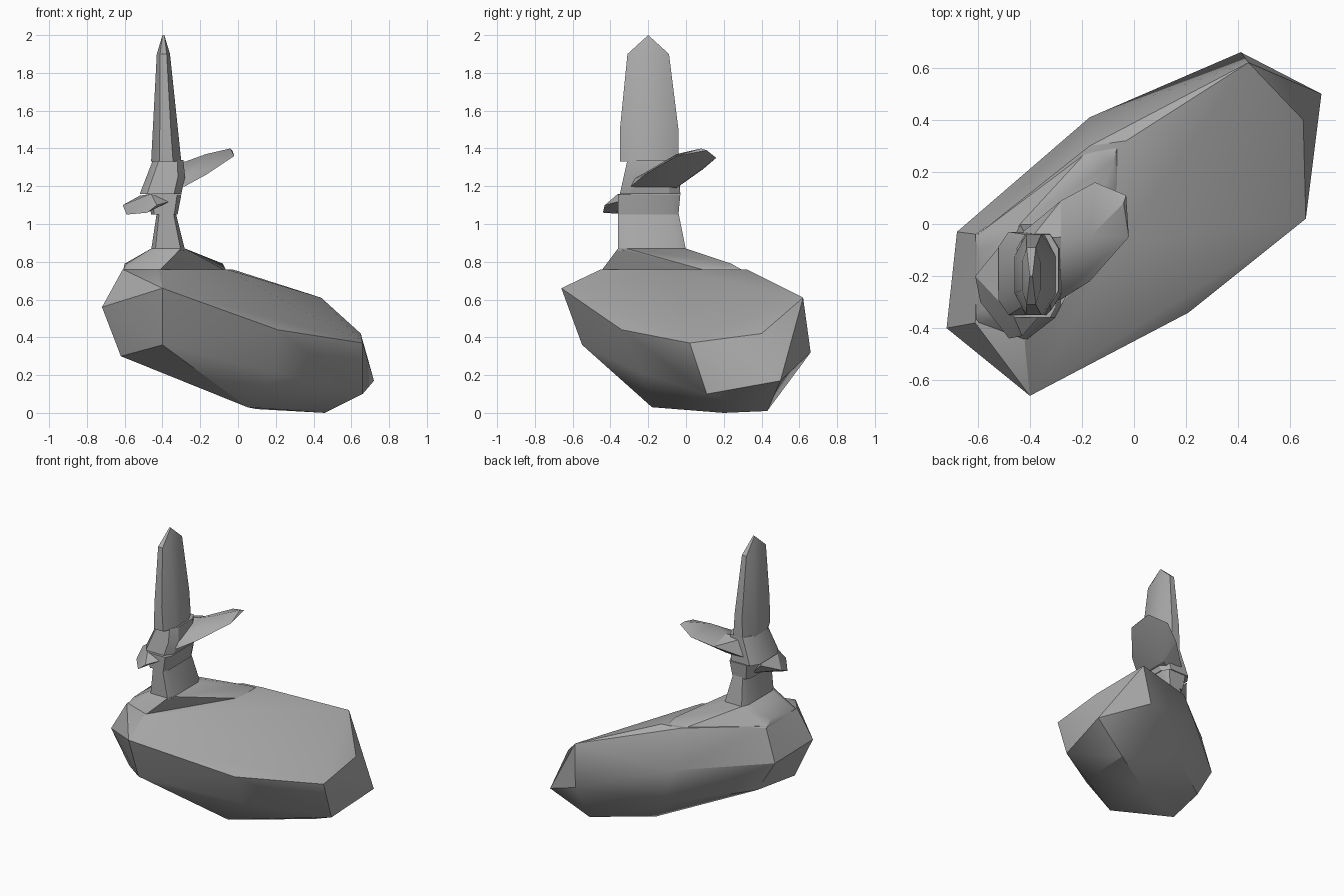
import bpy
import bmesh
import math

default = bpy.data.objects.get("Cube")
if default:
    bpy.data.objects.remove(default, do_unlink=True)

# One plain stone colour
stone = bpy.data.materials.new("stone_grey")
stone.use_nodes = True
GREY = (0.4, 0.4, 0.4, 1)
stone.diffuse_color = GREY
stone.node_tree.nodes["Principled BSDF"].inputs["Base Color"].default_value = GREY


def carve(name, points):
    """Make a faceted stone piece as the convex hull of its corner points."""
    bm = bmesh.new()
    for point in points:
        bm.verts.new(point)
    result = bmesh.ops.convex_hull(bm, input=bm.verts)
    loose = [v for v in result["geom_interior"] if isinstance(v, bmesh.types.BMVert)]
    bmesh.ops.delete(bm, geom=loose, context="VERTS")
    bmesh.ops.recalc_face_normals(bm, faces=bm.faces)
    mesh = bpy.data.meshes.new(name)
    bm.to_mesh(mesh)
    bm.free()
    mesh.materials.append(stone)
    mesh.shade_smooth()
    mesh.set_sharp_from_angle(angle=math.radians(30))
    obj = bpy.data.objects.new(name, mesh)
    bpy.context.collection.objects.link(obj)
    return obj


def ring(left, right, front, back, z, chamfer=0.25):
    """Corner points of a level, long octagon between the given limits."""
    cx, cy = (left + right) / 2, (front + back) / 2
    hx, hy = (right - left) / 2, (back - front) / 2
    inner = 1 - chamfer
    corners = []
    for sx in (-1, 1):
        for sy in (-1, 1):
            corners.append((cx + sx * hx * inner, cy + sy * hy, z))
            corners.append((cx + sx * hx, cy + sy * hy * inner, z))
    return corners


# Large boulder: high front end, long flank and low back end
front_end = [
    (-.4, -.66, .66), (-.72, -.4, .56), (-.68, -.03, .52),
    (-.4, -.55, .36), (-.62, -.34, .3), (-.55, -.02, .3),
]
flanks = [
    (.21, -.34, .44), (.2, -.24, .21), (.05, -.18, .03),
    (-.17, .41, .5), (-.08, .36, .22), (.1, .2, .02),
]
back_end = [
    (.66, .02, .37), (.65, .4, .42), (.44, .62, .61), (.72, .5, .17),
    (.41, .66, .32), (.66, .11, .1), (.46, .43, .01), (.46, .2, 0),
]
flat_top = [
    (-.03, .32, .76), (-.17, .3, .76), (-.6, -.04, .76),
    (-.61, -.38, .76), (-.42, -.45, .76), (-.06, -.08, .76),
]
carve("boulder", front_end + flanks + back_end + flat_top)

# Low sloping plinth on the boulder
plinth_foot = [
    (-.06, .31, .75), (-.17, .29, .75), (-.61, -.04, .75),
    (-.61, -.38, .75), (-.42, -.45, .75), (-.06, .12, .75),
    (-.08, .24, .79), (-.6, -.1, .79), (-.59, -.33, .79),
]
carve("plinth", plinth_foot + ring(-.46, -.28, -.36, 0, .87))

# Neck, collar and shoulder stacked under the blade
carve("neck", ring(-.46, -.28, -.36, 0, .86) + ring(-.43, -.33, -.36, -.04, 1.06))
carve("collar", ring(-.46, -.32, -.36, -.04, 1.05) + ring(-.48, -.3, -.36, -.03, 1.155))
carve("shoulder", ring(-.52, -.3, -.35, -.03, 1.16, .35)
      + ring(-.47, -.28, -.33, -.04, 1.25, .4)
      + ring(-.45, -.29, -.31, -.04, 1.34, .4))

# Upright blade narrowing to a point
blade_tip = [(-.4, -.2, 2), (-.39, -.2, 2)]
carve("blade", ring(-.46, -.3, -.35, -.04, 1.33, .55)
      + ring(-.45, -.32, -.35, -.04, 1.5, .55)
      + ring(-.43, -.36, -.31, -.09, 1.9, .5) + blade_tip)

# Broad wing rising to the left, in an inner and an outer piece
wing_root = [(-.4, -.08, 1.17), (-.5, -.09, 1.17), (-.42, -.28, 1.18),
             (-.4, -.06, 1.32)]
wing_joint = [(-.28, .09, 1.29), (-.28, -.29, 1.2), (-.28, -.05, 1.33),
              (-.28, -.27, 1.24), (-.28, -.04, 1.2)]
carve("inner_wing", wing_root + wing_joint)
wing_end = [(-.17, -.22, 1.26), (-.02, -.05, 1.36), (-.03, .11, 1.39),
            (-.15, .16, 1.35), (-.17, -.05, 1.37), (-.04, .08, 1.4)]
carve("outer_wing", wing_joint + wing_end)

# Small lobe on the right of the collar
carve("side_lobe", [
    (-.61, -.2, 1.1), (-.59, -.3, 1.05), (-.48, -.44, 1.06),
    (-.43, -.43, 1.1), (-.52, -.09, 1.15), (-.36, -.35, 1.12),
    (-.46, -.36, 1.16), (-.46, -.1, 1.08),
])
